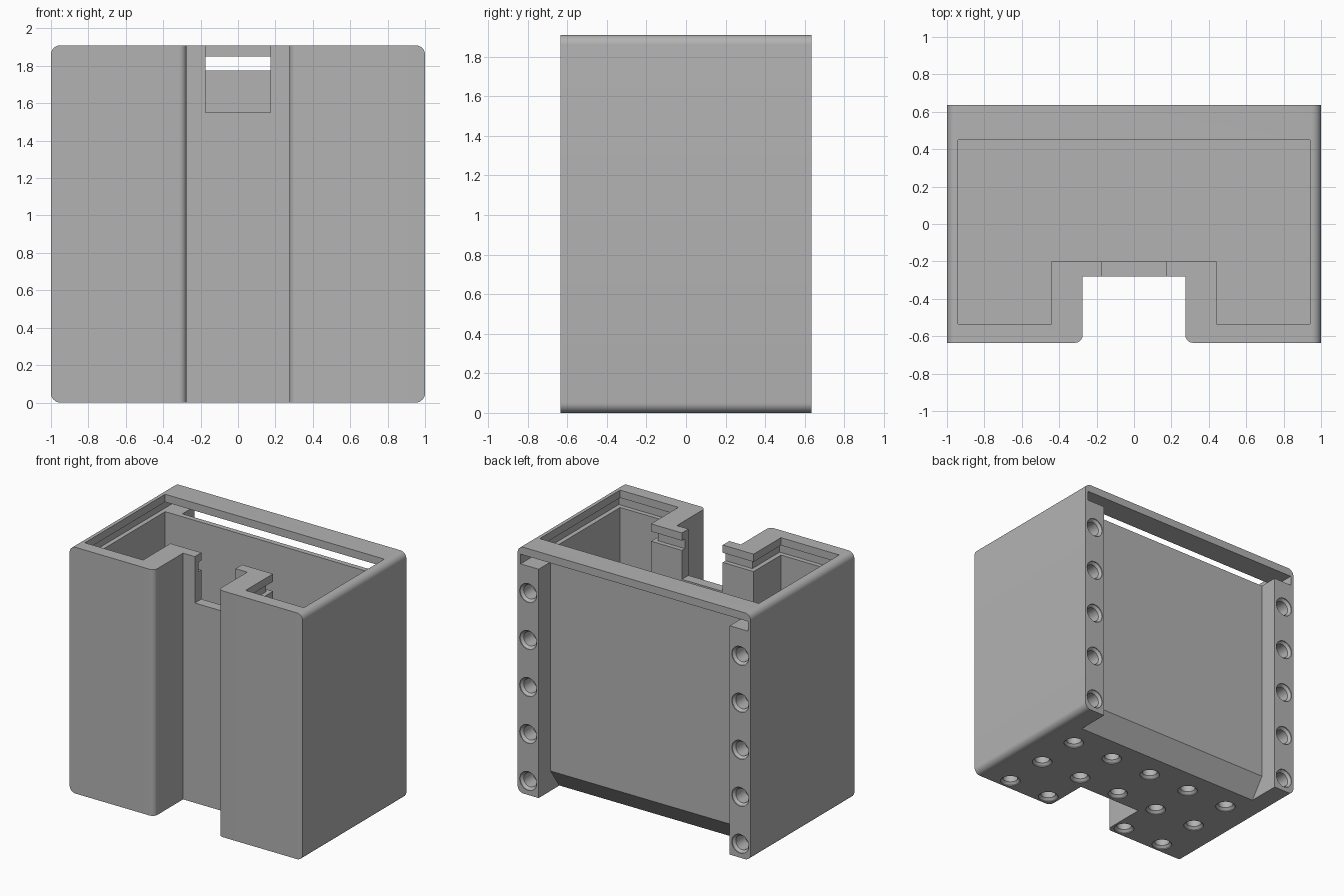
import bpy, bmesh
from math import sin, cos, pi, radians
from mathutils import Vector

if "Cube" in bpy.data.objects:
    bpy.data.objects.remove(bpy.data.objects["Cube"], do_unlink=True)

grey = bpy.data.materials.new("plain grey")
grey.use_nodes = True
grey.diffuse_color = (0.45, 0.45, 0.45, 1)
grey.node_tree.nodes["Principled BSDF"].inputs["Base Color"].default_value = (0.45, 0.45, 0.45, 1)

W, D, H = 1.0, 0.635, 1.91          # half width, half depth, height
PITCH = 0.3645                      # fixing hole spacing


def finish(name, bm):
    bmesh.ops.recalc_face_normals(bm, faces=bm.faces)
    mesh = bpy.data.meshes.new(name)
    bm.to_mesh(mesh)
    bm.free()
    mesh.materials.append(grey)
    ob = bpy.data.objects.new(name, mesh)
    bpy.context.collection.objects.link(ob)
    return ob


def prism(name, points, axis, lo, hi):
    """Extrude a 2D outline along x, y or z."""
    place = {"x": lambda a, b, t: (t, a, b),
             "y": lambda a, b, t: (a, t, b),
             "z": lambda a, b, t: (a, b, t)}[axis]
    bm = bmesh.new()
    face = bm.faces.new([bm.verts.new(place(a, b, lo)) for a, b in points])
    ext = bmesh.ops.extrude_face_region(bm, geom=[face])
    verts = [v for v in ext["geom"] if isinstance(v, bmesh.types.BMVert)]
    bmesh.ops.translate(bm, verts=verts, vec=Vector(place(0, 0, hi - lo)))
    return finish(name, bm)


def arc(cx, cy, r, start, end, steps=8):
    angles = [radians(start + (end - start) * i / steps) for i in range(steps + 1)]
    return [(cx + r * cos(t), cy + r * sin(t)) for t in angles]


def mirrored(half):
    return half + [(-x, y) for x, y in reversed(half)]


def add_hole(bm, centre, inward, sides=24):
    """Blind hole with a countersunk mouth."""
    d = Vector(inward)
    u = d.orthogonal().normalized()
    v = d.cross(u)
    rings = []
    for depth, r in ((-0.02, 0.073), (0.006, 0.073), (0.024, 0.055), (0.135, 0.055)):
        rings.append([bm.verts.new(Vector(centre) + d * depth
                      + (u * cos(2 * pi * i / sides) + v * sin(2 * pi * i / sides)) * r)
                      for i in range(sides)])
    for a, b in zip(rings, rings[1:]):
        for i in range(sides):
            j = (i + 1) % sides
            bm.faces.new((a[i], a[j], b[j], b[i]))
    bm.faces.new(rings[0])
    bm.faces.new(rings[-1])


def cavity_outline(grow, back):
    return mirrored([(0.44 - grow, -0.2 - grow), (0.44 - grow, -0.535 - grow),
                     (0.94 + grow, -0.535 - grow), (0.94 + grow, back)])


# Outer body with rounded long edges
r = 0.05
body = prism("bin_body", mirrored(arc(W - r, r, r, -90, 0) + arc(W - r, H - r, r, 0, 90)),
             "y", -D, D)
cutters = []

# Front channel with rounded mouth
r = 0.04
channel = [(0.275, -0.28)] + arc(0.275 + r, -D + r, r, 180, 270) + [(0.275 + r, -0.8)]
cutters.append(prism("channel_cutter", mirrored(channel), "z", -0.1, 2.1))

# Interior and sliding lid groove, open at the back
cutters.append(prism("cavity_cutter", cavity_outline(0, 0.45), "z", 0.17, 2.1))
cutters.append(prism("lid_slot_cutter", cavity_outline(0.035, 0.8), "z", 1.775, 1.85))

# Window in the channel wall
cutters.append(prism("window_cutter", [(-0.175, 1.55), (0.175, 1.55), (0.175, 2.1), (-0.175, 2.1)],
                     "y", -0.35, -0.1))

# Recessed back panel with an undercut foot
cutters.append(prism("back_recess_cutter",
                     [(0.8, 1.82), (0.49, 1.82), (0.49, 0.155), (0.38, 0), (0.38, -0.1), (0.8, -0.1)],
                     "x", -0.82, 0.82))

# Fixing holes in the back posts and the base
bm = bmesh.new()
for side in (-1, 1):
    for k in range(5):
        add_hole(bm, (side * 0.91, D, 0.108 + k * PITCH), (0, -1, 0))
for row in range(3):
    for col in range(-2, 3):
        if row < 2 or col != 0:
            add_hole(bm, (col * PITCH, 0.18 - row * PITCH, 0), (0, 0, 1))
cutters.append(finish("hole_cutter", bm))

# Apply every cut, then drop the cutters
bpy.context.view_layer.objects.active = body
body.select_set(True)
for cutter in cutters:
    cutter.hide_render = True
    mod = body.modifiers.new(cutter.name, "BOOLEAN")
    mod.operation = "DIFFERENCE"
    mod.solver = "EXACT"
    mod.object = cutter
    bpy.ops.object.modifier_apply(modifier=mod.name)
    bpy.data.objects.remove(cutter, do_unlink=True)

bpy.ops.object.select_all(action="DESELECT")
body.select_set(True)
bpy.ops.object.shade_smooth_by_angle(angle=radians(30))
